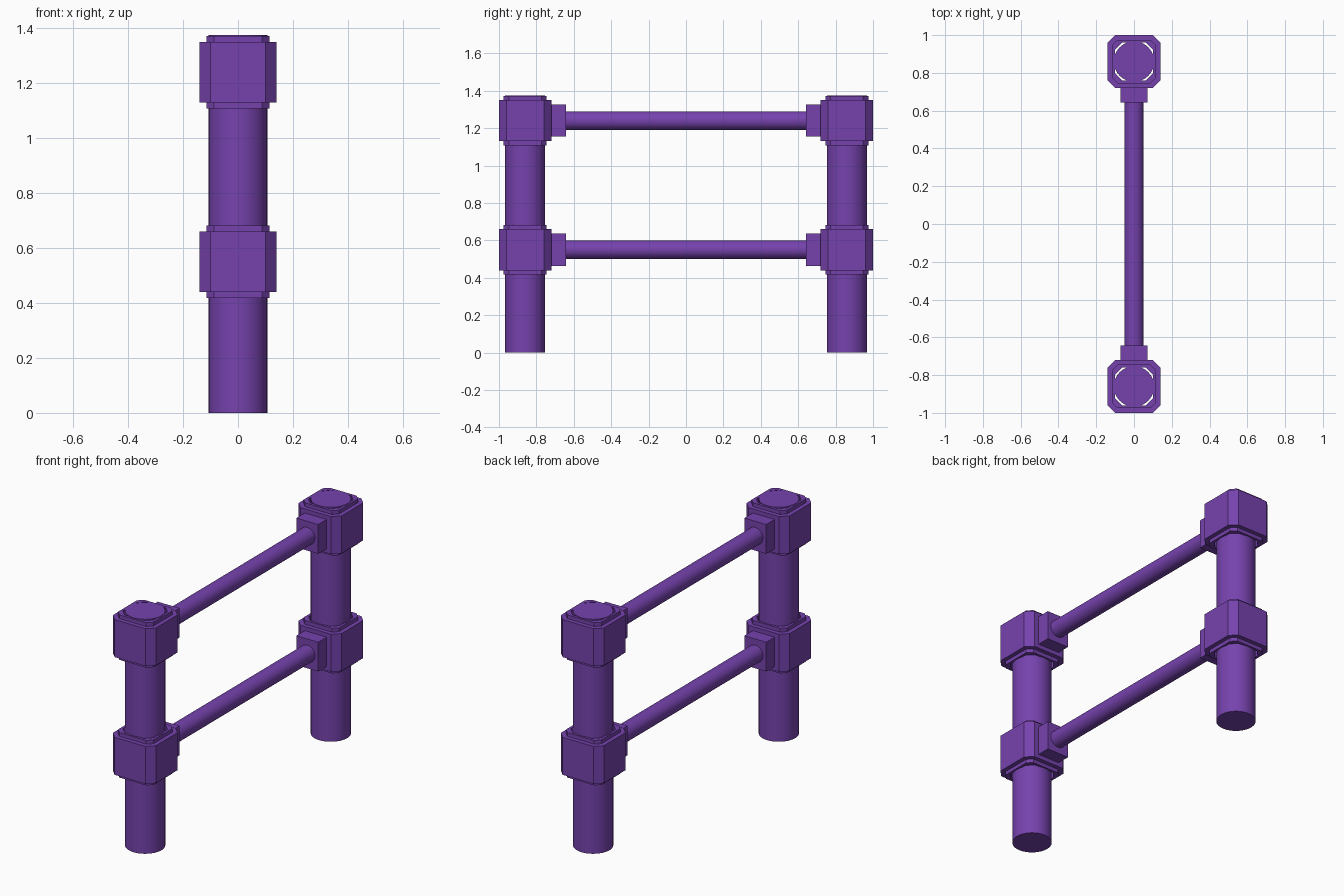
import bpy, bmesh, math

if "Cube" in bpy.data.objects:
    bpy.data.objects.remove(bpy.data.objects["Cube"])

purple = bpy.data.materials.new("purple")
purple.diffuse_color = (0.18, 0.055, 0.42, 1)
purple.use_nodes = True
purple.node_tree.nodes["Principled BSDF"].inputs["Base Color"].default_value = purple.diffuse_color

POST_Y = 0.86
RAIL_Z = {"lower": 0.55, "upper": 1.24}


def octagon(h, c):
    """Square of half-width h with corners cut by c."""
    k = h - c
    return [(h, -k), (h, k), (k, h), (-k, h), (-h, k), (-h, -k), (-k, -h), (k, -h)]


def cylinder(name, r, depth, loc, rot=(0, 0, 0), sides=32):
    bpy.ops.mesh.primitive_cylinder_add(vertices=sides, radius=r, depth=depth,
                                        location=loc, rotation=rot)
    ob = bpy.context.object
    ob.name = name
    ob.data.materials.append(purple)
    bpy.ops.object.shade_smooth_by_angle(angle=math.radians(30))


def box(name, size, loc):
    bpy.ops.mesh.primitive_cube_add(size=1, location=loc)
    ob = bpy.context.object
    ob.name = name
    ob.scale = size
    ob.data.materials.append(purple)


def clamp_block(name, loc):
    """Hollow octagonal sleeve with a thin stepped collar above and below."""
    # (half width, corner cut, height) around the closed wall section
    section = [(0.10, 0.037, -0.132), (0.115, 0.028, -0.132), (0.115, 0.028, -0.11),
               (0.14, 0.04, -0.11), (0.14, 0.04, 0.11), (0.115, 0.028, 0.11),
               (0.115, 0.028, 0.132), (0.10, 0.037, 0.132)]
    bm = bmesh.new()
    rings = [[bm.verts.new((x, y, z)) for x, y in octagon(h, c)] for h, c, z in section]
    for a, b in zip(rings, rings[1:] + rings[:1]):
        for i in range(8):
            j = (i + 1) % 8
            bm.faces.new((a[i], a[j], b[j], b[i]))
    bmesh.ops.recalc_face_normals(bm, faces=bm.faces)
    me = bpy.data.meshes.new(name)
    bm.to_mesh(me)
    bm.free()
    me.materials.append(purple)
    ob = bpy.data.objects.new(name, me)
    ob.location = loc
    bpy.context.collection.objects.link(ob)


# Posts with a clamp block and rail socket at each rail height
for side, s in (("front", -1), ("back", 1)):
    cylinder(f"{side}_post", 0.107, 1.375, (0, s * POST_Y, 1.375 / 2), sides=40)
    for level, z in RAIL_Z.items():
        clamp_block(f"{side}_{level}_block", (0, s * POST_Y, z))
        box(f"{side}_{level}_socket", (0.142, 0.085, 0.172), (0, s * 0.6845, z))

# Horizontal rails
for level, z in RAIL_Z.items():
    cylinder(f"{level}_rail", 0.05, 1.36, (0, 0, z), (math.pi / 2, 0, 0))
